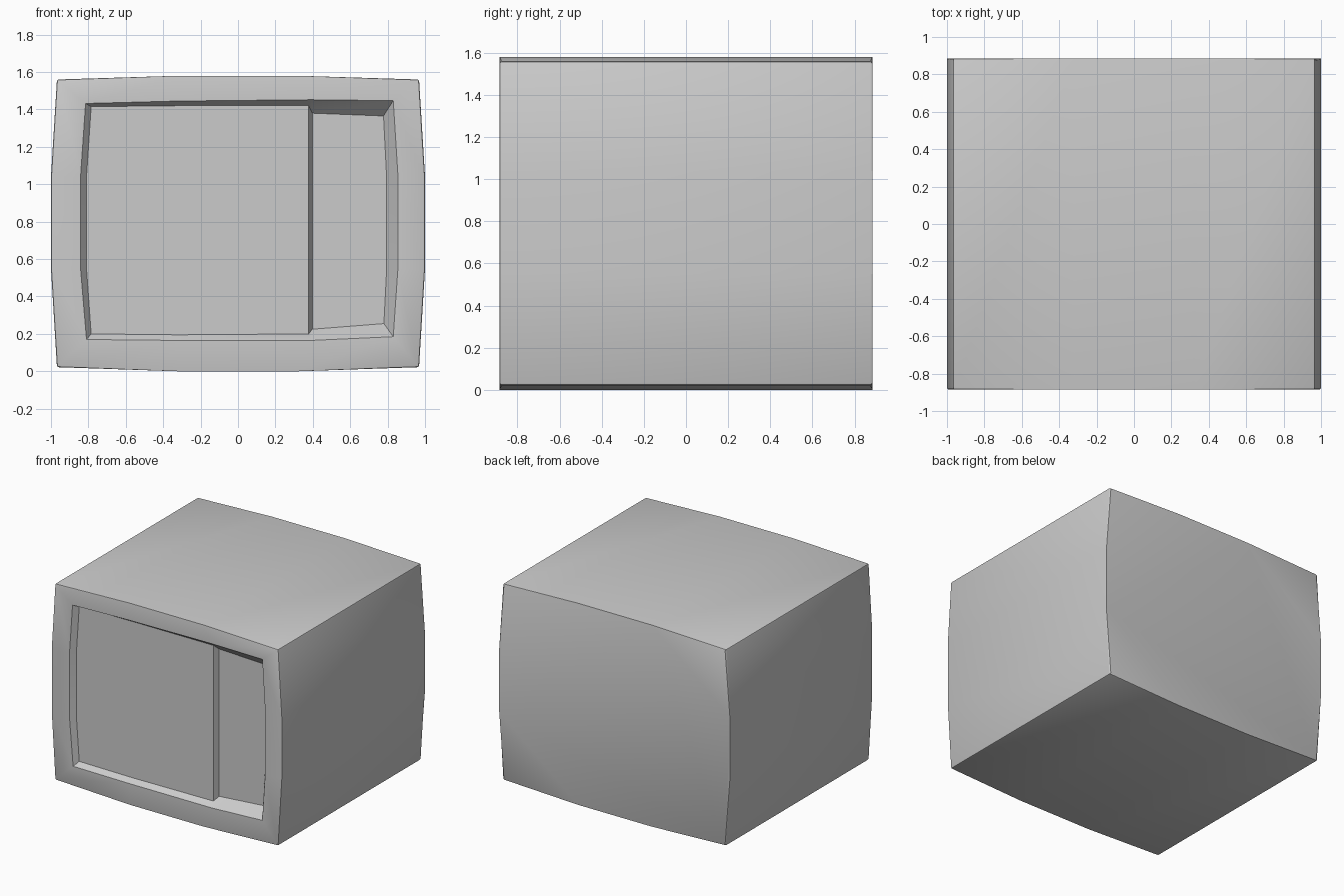
import bpy, bmesh
from math import radians

if "Cube" in bpy.data.objects:
    bpy.data.objects.remove(bpy.data.objects["Cube"])

D = 0.885          # half depth of the cabinet
SCREEN_Y = -D + 0.04
PANEL_Y = -D + 0.085

# Bulging cabinet outline in x, z, counter-clockwise seen from the front
OUTER = [(-.968, .022), (-.32, 0), (.32, 0), (.968, .022), (1, .55), (1, 1.04),
         (.968, 1.56), (.32, 1.58), (-.32, 1.58), (-.968, 1.56), (-1, 1.04), (-1, .55)]
# Recess opening, point for point with the outline
OPENING = [(-.81, .17), (-.32, .165), (.39, .165), (.83, .185), (.855, .55), (.855, 1.05),
           (.83, 1.447), (.39, 1.452), (-.32, 1.445), (-.815, 1.432), (-.842, 1.04), (-.842, .55)]
# Floors of the screen and control panel, keyed by opening index
SCREEN = {7: (.378, 1.42), 8: (-.31, 1.42), 9: (-.785, 1.415), 10: (-.81, 1.04),
          11: (-.81, .55), 0: (-.785, .2), 1: (-.32, .195), 2: (.378, .2)}
PANEL = {2: (.397, .225), 3: (.78, .255), 4: (.795, .55), 5: (.795, 1.03),
         6: (.778, 1.365), 7: (.397, 1.38)}


def finish(name, bm):
    mesh = bpy.data.meshes.new(name)
    bm.to_mesh(mesh)
    bm.free()
    ob = bpy.data.objects.new(name, mesh)
    bpy.context.collection.objects.link(ob)
    bpy.ops.object.select_all(action='DESELECT')
    ob.select_set(True)
    bpy.context.view_layer.objects.active = ob
    bpy.ops.object.shade_smooth_by_angle(angle=radians(30))
    return ob


def ring(bm, pts, y):
    return [bm.verts.new((x, y, z)) for x, z in pts]


def floor(name, pts, y):
    bm = bmesh.new()
    bm.faces.new(ring(bm, pts.values(), y))
    finish(name, bm)


# Cabinet shell, front frame and recess walls
bm = bmesh.new()
back, front = ring(bm, OUTER, D), ring(bm, OUTER, -D)
opening = ring(bm, OPENING, -D)
scr = dict(zip(SCREEN, ring(bm, SCREEN.values(), SCREEN_Y)))
pan = dict(zip(PANEL, ring(bm, PANEL.values(), PANEL_Y)))
for i in range(12):
    j = (i + 1) % 12
    inner = pan if 2 <= i < 7 else scr
    bm.faces.new((back[i], back[j], front[j], front[i]))
    bm.faces.new((front[i], front[j], opening[j], opening[i]))
    bm.faces.new((opening[i], opening[j], inner[j], inner[i]))
bm.faces.new(back[::-1])

# Step from the screen down to the deeper control panel
bm.faces.new((scr[2], pan[2], pan[7], scr[7]))
bm.faces.new((opening[2], pan[2], scr[2]))
bm.faces.new((opening[7], scr[7], pan[7]))

# Small rounding on the outer edges
edges = {bm.edges.get((r[i], r[(i + 1) % 12])) for r in (back, front) for i in range(12)}
edges |= {bm.edges.get((back[i], front[i])) for i in (0, 3, 6, 9)}
bmesh.ops.bevel(bm, geom=list(edges), offset=0.01, segments=2, profile=0.5, affect='EDGES')
finish("cabinet", bm)

# Screen and control panel
floor("screen", SCREEN, SCREEN_Y)
floor("control_panel", PANEL, PANEL_Y)
